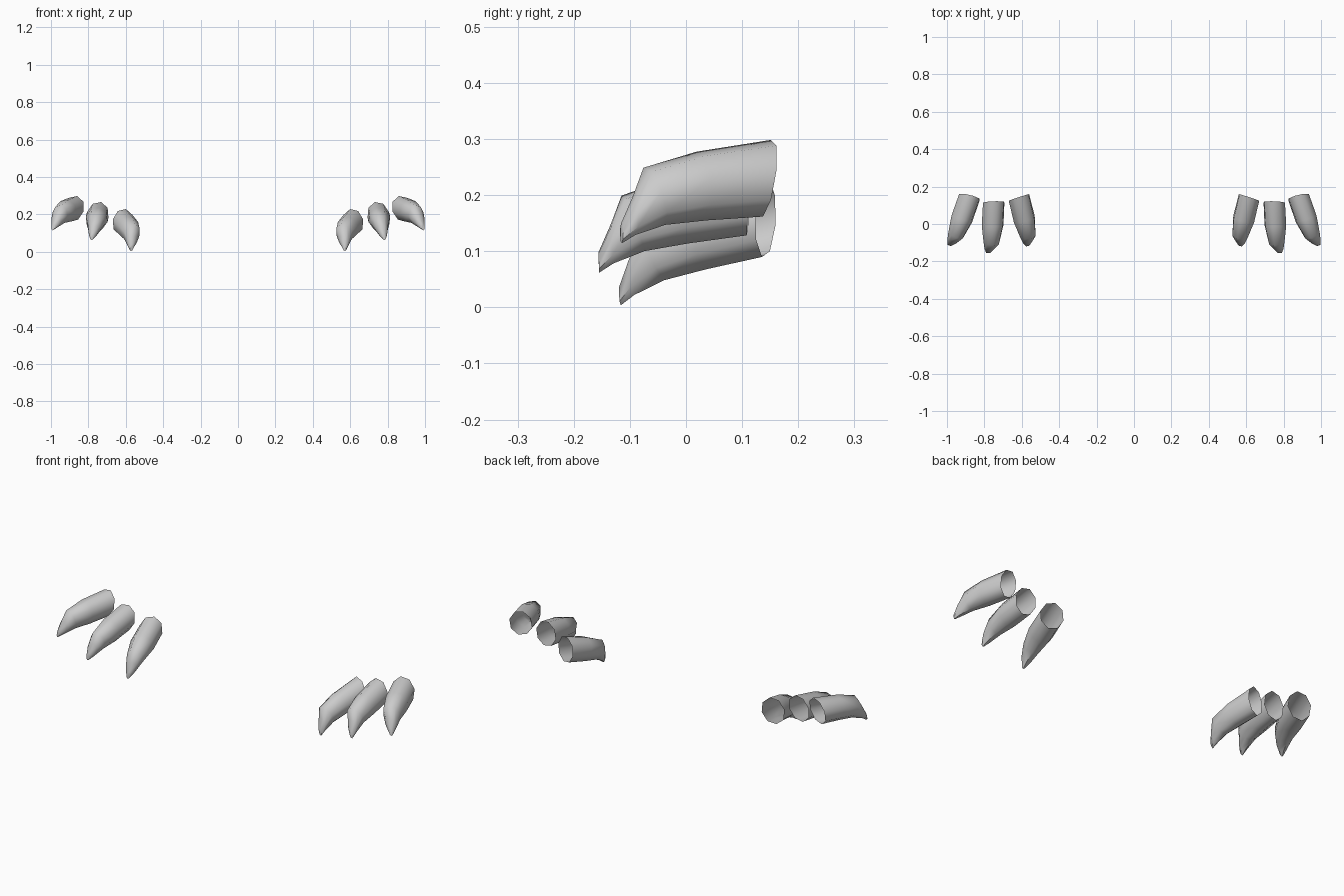
import bpy, bmesh
from math import sin, cos, pi, radians
from mathutils import Matrix, Vector

if "Cube" in bpy.data.objects:
    bpy.data.objects.remove(bpy.data.objects["Cube"])

SIDES = 8
# claw sections: (top y, top z, bottom y, bottom z, half width), from open root to tip
SECTIONS = [
    (0.007, 0.071, -0.007, -0.071, 0.059),
    (-0.131, 0.039, -0.112, -0.086, 0.060),
    (-0.230, 0.002, -0.189, -0.100, 0.044),
    (-0.250, -0.053, -0.245, -0.123, 0.028),
    (-0.271, -0.102, -0.270, -0.140, 0.010),
]


def claw(name, root, fan):
    """Hollow, curved claw fanned within a rolled paw, mirrored to the other side."""
    turn = Matrix.Rotation(radians(-14.5), 3, 'Y') @ Matrix.Rotation(radians(fan), 3, 'Z')
    bm = bmesh.new()
    rings = []
    for ty, tz, by, bz, hw in SECTIONS:
        mid = Vector((0, (ty + by) / 2, (tz + bz) / 2))
        up = Vector((0, (ty - by) / 2, (tz - bz) / 2))
        ring = []
        for i in range(SIDES):
            a = 2 * pi * i / SIDES
            p = mid + up * cos(a) + Vector((hw * sin(a), 0, 0))
            ring.append(bm.verts.new(turn @ p + Vector(root)))
        rings.append(ring)
    for r0, r1 in zip(rings, rings[1:]):
        for i in range(SIDES):
            j = (i + 1) % SIDES
            bm.faces.new((r0[i], r0[j], r1[j], r1[i]))
    bm.faces.new(rings[-1])  # blunt tip, root stays open
    bmesh.ops.recalc_face_normals(bm, faces=bm.faces)
    me = bpy.data.meshes.new(name)
    bm.to_mesh(me)
    bm.free()
    ob = bpy.data.objects.new(name, me)
    bpy.context.collection.objects.link(ob)
    bpy.ops.object.select_all(action='DESELECT')
    ob.select_set(True)
    bpy.context.view_layer.objects.active = ob
    bpy.ops.object.shade_smooth_by_angle(angle=radians(50))
    mirror = ob.modifiers.new("mirror", 'MIRROR')
    mirror.use_mirror_merge = False


# three claws per paw, inner to outer
claw("inner_claws", (0.615, 0.142, 0.159), -17)
claw("middle_claws", (0.750, 0.115, 0.197), 0)
claw("outer_claws", (0.880, 0.144, 0.230), 17)
